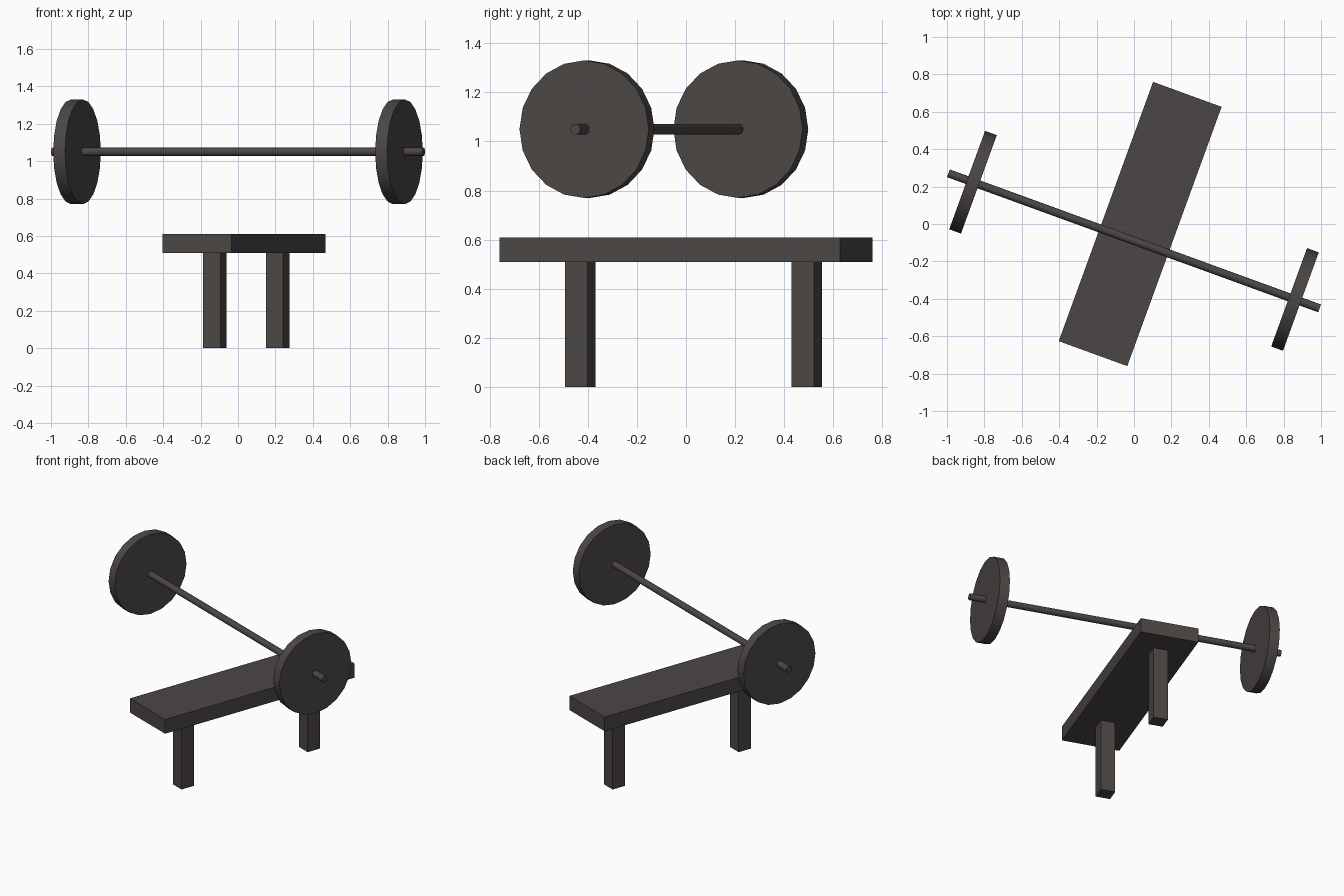
import bpy
from math import radians, pi
from mathutils import Matrix, Vector

if "Cube" in bpy.data.objects:
    bpy.data.objects.remove(bpy.data.objects["Cube"], do_unlink=True)

# One dark warm grey for everything
grey = bpy.data.materials.new("dark_grey")
grey.use_nodes = True
colour = (0.070, 0.062, 0.059, 1)
grey.diffuse_color = colour
grey.node_tree.nodes["Principled BSDF"].inputs["Base Color"].default_value = colour

TURN = radians(-20)          # whole set is turned about z
SPIN = Matrix.Rotation(TURN, 4, "Z")


def place(origin, offset):
    """Offset is measured in the turned frame."""
    return Vector(origin) + SPIN @ Vector(offset)


def box(name, origin, offset, size):
    bpy.ops.mesh.primitive_cube_add(size=1, location=place(origin, offset), rotation=(0, 0, TURN))
    ob = bpy.context.object
    ob.name = name
    ob.scale = size
    bpy.ops.object.transform_apply(location=False, rotation=False, scale=True)
    ob.data.materials.append(grey)


def rod(name, origin, offset, radius, length):
    """Cylinder lying along the turned x axis."""
    bpy.ops.mesh.primitive_cylinder_add(vertices=20, radius=radius, depth=length,
                                        location=place(origin, offset),
                                        rotation=(0, pi / 2, TURN))
    ob = bpy.context.object
    ob.name = name
    ob.data.materials.append(grey)
    bpy.ops.object.shade_smooth_by_angle()


# Bench: board and two single legs
bench = (0.033, 0, 0)
box("seat_board", bench, (0, 0, 0.56), (0.39, 1.475, 0.1))
for name, along in (("front_leg", -0.458), ("back_leg", 0.524)):
    box(name, bench, (0, along, 0.255), (0.097, 0.097, 0.51))

# Barbell: bar and two weight plates
barbell = (0, -0.09, 1.05)
rod("bar", barbell, (0, 0, 0), 0.022, 2.112)
for name, side in (("right_plate", -1), ("left_plate", 1)):
    rod(name, barbell, (side * 0.916, 0, 0), 0.28, 0.067)
